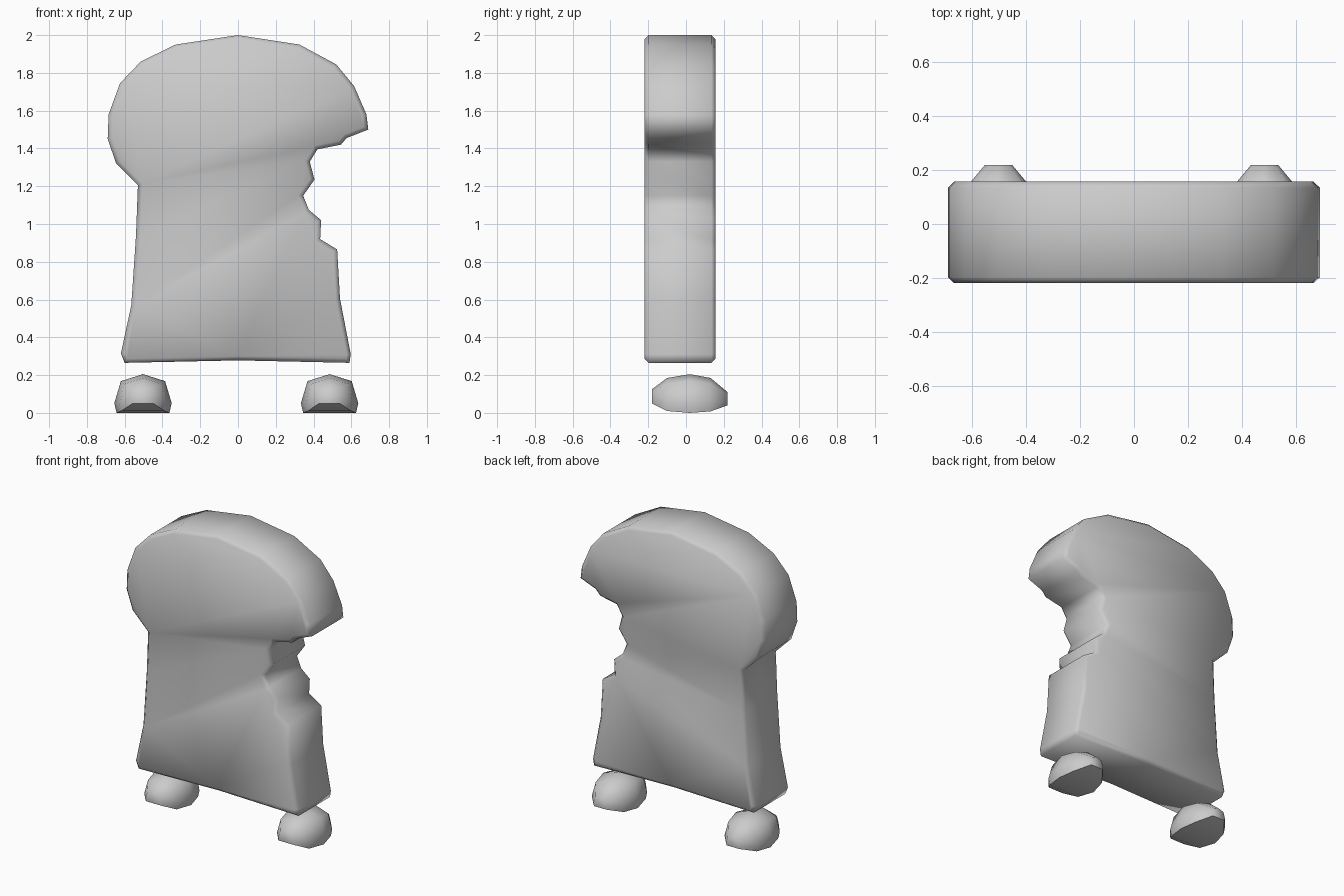
import bpy, bmesh

if "Cube" in bpy.data.objects:
    bpy.data.objects.remove(bpy.data.objects["Cube"])

def finish(name, bm, angle):
    bmesh.ops.recalc_face_normals(bm, faces=bm.faces)
    mesh = bpy.data.meshes.new(name)
    bm.to_mesh(mesh)
    bm.free()
    obj = bpy.data.objects.new(name, mesh)
    bpy.context.collection.objects.link(obj)
    bpy.ops.object.select_all(action='DESELECT')
    obj.select_set(True)
    bpy.context.view_layer.objects.active = obj
    bpy.ops.object.shade_smooth_by_angle(angle=angle)
    return obj

# Slice outline (x, z), clockwise from the crown, with the bite on the right
outline = [
    (0, 2.0), (.325, 1.95), (.52, 1.845), (.615, 1.73), (.68, 1.58), (.69, 1.50),
    (.575, 1.455), (.545, 1.42), (.42, 1.395), (.38, 1.33), (.405, 1.235),
    (.345, 1.15), (.375, 1.075), (.44, 1.02), (.435, .92), (.525, .865),
    (.54, .605), (.597, .31), (.59, .265), (0, .278), (-.60, .265), (-.62, .315),
    (-.565, .57), (-.54, .94), (-.53, 1.205), (-.645, 1.32), (-.69, 1.45),
    (-.685, 1.58), (-.625, 1.745), (-.515, 1.86), (-.33, 1.95)]
FRONT, BACK = -.22, .157

# Bread slice body: extruded outline with a small chamfer on both rims
bm = bmesh.new()
face = bm.faces.new([bm.verts.new((x, FRONT, z)) for x, z in outline])
ext = bmesh.ops.extrude_face_region(bm, geom=[face], use_keep_orig=True)
for v in ext['geom']:
    if isinstance(v, bmesh.types.BMVert):
        v.co.y = BACK
bmesh.ops.recalc_face_normals(bm, faces=bm.faces)
rims = [e for e in bm.edges if abs(e.verts[0].co.y - e.verts[1].co.y) < .01]
bmesh.ops.bevel(bm, geom=rims, offset=.022, segments=1, affect='EDGES',
                profile=.5, clamp_overlap=False)
finish('bread_slice', bm, 1.0)

# Feet: faceted pebble lofted front to back, flat underneath
section = [(-.92, 0), (-1, .25), (-.77, .82), (0, 1), (.77, .82), (1, .25), (.92, 0)]
rings = [(-.18, .06, .05, .125), (-.10, .125, .01, .185), (.02, .152, 0, .205),
         (.13, .125, .008, .185), (.22, .05, .04, .11)]   # y, half width, bottom, top

def foot(name, cx):
    bm = bmesh.new()
    loops = [[bm.verts.new((cx + u * w, y, lo + t * (hi - lo))) for u, t in section]
             for y, w, lo, hi in rings]
    n = len(section)
    for a, b in zip(loops, loops[1:]):
        for i in range(n):
            j = (i + 1) % n
            bm.faces.new((a[i], a[j], b[j], b[i]))
    bm.faces.new(loops[0])
    bm.faces.new(loops[-1])
    finish(name, bm, 1.0)

foot('left_foot', -.503)
foot('right_foot', .485)
